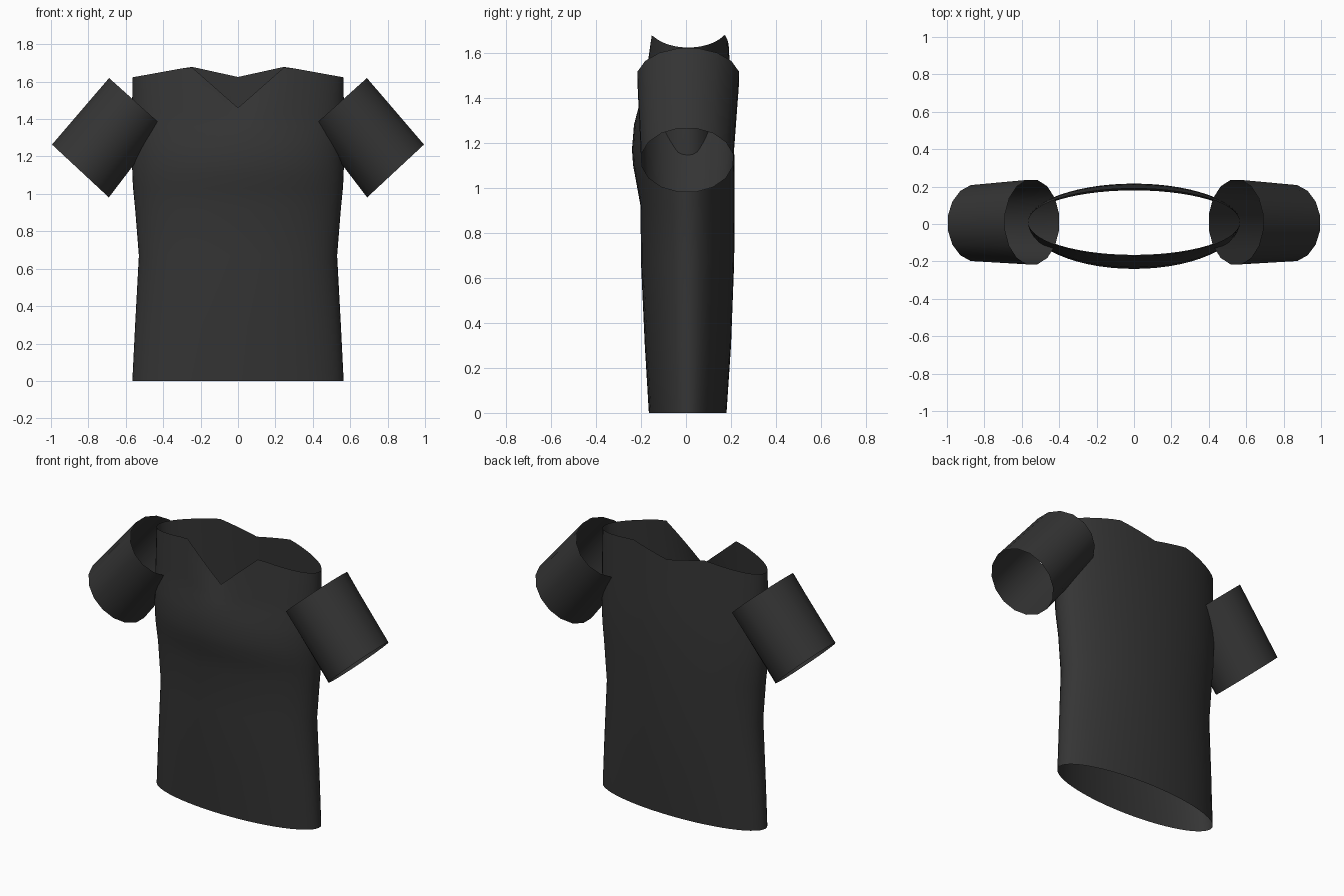
import bpy, math
from mathutils import Vector

if "Cube" in bpy.data.objects:
    bpy.data.objects.remove(bpy.data.objects["Cube"])

cloth = bpy.data.materials.new("charcoal cloth")
cloth.diffuse_color = (0.035, 0.035, 0.035, 1)
cloth.use_nodes = True
cloth.node_tree.nodes["Principled BSDF"].inputs["Base Color"].default_value = cloth.diffuse_color


def loft(name, rings, angle):
    """Open tube of quads through rings of equal point count, smooth shaded."""
    n = len(rings[0])
    verts = [p for r in rings for p in r]
    faces = [(i * n + j, i * n + (j + 1) % n, (i + 1) * n + (j + 1) % n, (i + 1) * n + j)
             for i in range(len(rings) - 1) for j in range(n)]
    mesh = bpy.data.meshes.new(name)
    mesh.from_pydata(verts, [], faces)
    mesh.materials.append(cloth)
    obj = bpy.data.objects.new(name, mesh)
    bpy.context.collection.objects.link(obj)
    bpy.ops.object.select_all(action='DESELECT')
    obj.select_set(True)
    bpy.context.view_layer.objects.active = obj
    bpy.ops.object.shade_smooth_by_angle(angle=math.radians(angle))
    return obj


# Shirt body: half width, front depth and back depth at each height
SEGS = 56
PROFILE = [(0, .565, -.165, .18), (.3, .55, -.183, .2), (.67, .53, -.2, .214),
           (.92, .55, -.202, .216), (1.03, .561, -.222, .216), (1.1, .565, -.235, .215),
           (1.17, .566, -.24, .214), (1.28, .566, -.231, .21), (1.36, .566, -.21, .206)]
TOP = (.565, -.17, .19)


def oval(j, a, front, back):
    t = 2 * math.pi * j / SEGS
    s = math.sin(t)
    mid = .01
    return a * math.cos(t), mid + s * ((back - mid) if s > 0 else (mid - front))


def neckline(x, y):
    """Height of the top edge: V neck in front, shallow V behind, sloping shoulders."""
    x = abs(x)
    if x > .25:
        return 1.68 - .057 * (x - .25) / .315
    low = 1.46 if y < 0 else 1.625
    return low + (1.68 - low) * x / .25


rings = [[(*oval(j, a, f, b), z) for j in range(SEGS)] for z, a, f, b in PROFILE]
z0, *base = PROFILE[-1]
for k in (.25, .5, .75, 1):
    dims = [p + (q - p) * k for p, q in zip(base, TOP)]
    ring = []
    for j in range(SEGS):
        x, y = oval(j, *dims)
        ring.append((x, y, z0 + (neckline(x, y) - z0) * k))
    rings.append(ring)
loft("shirt_body", rings, 50)

# Sleeves: open tapered tubes angled down and outward
SIDES = 16
INNER, OUTER = Vector((.545, .01, 1.49)), Vector((.8425, .005, 1.1225))


def sleeve(name, side):
    # each end: centre, in-plane rim vector, half depth
    ends = [(INNER, Vector((.147, 0, .132)), .23), (OUTER, Vector((.155, 0, .144)), .207)]
    rings = []
    for c, rim, depth in ends:
        ring = []
        for j in range(SIDES):
            t = 2 * math.pi * (j + .5) / SIDES
            p = c + rim * math.cos(t) + Vector((0, depth * math.sin(t), 0))
            ring.append((p.x * side, p.y, p.z))
        rings.append(ring if side > 0 else ring[::-1])
    loft(name, rings, 40)


sleeve("right_sleeve", 1)
sleeve("left_sleeve", -1)
